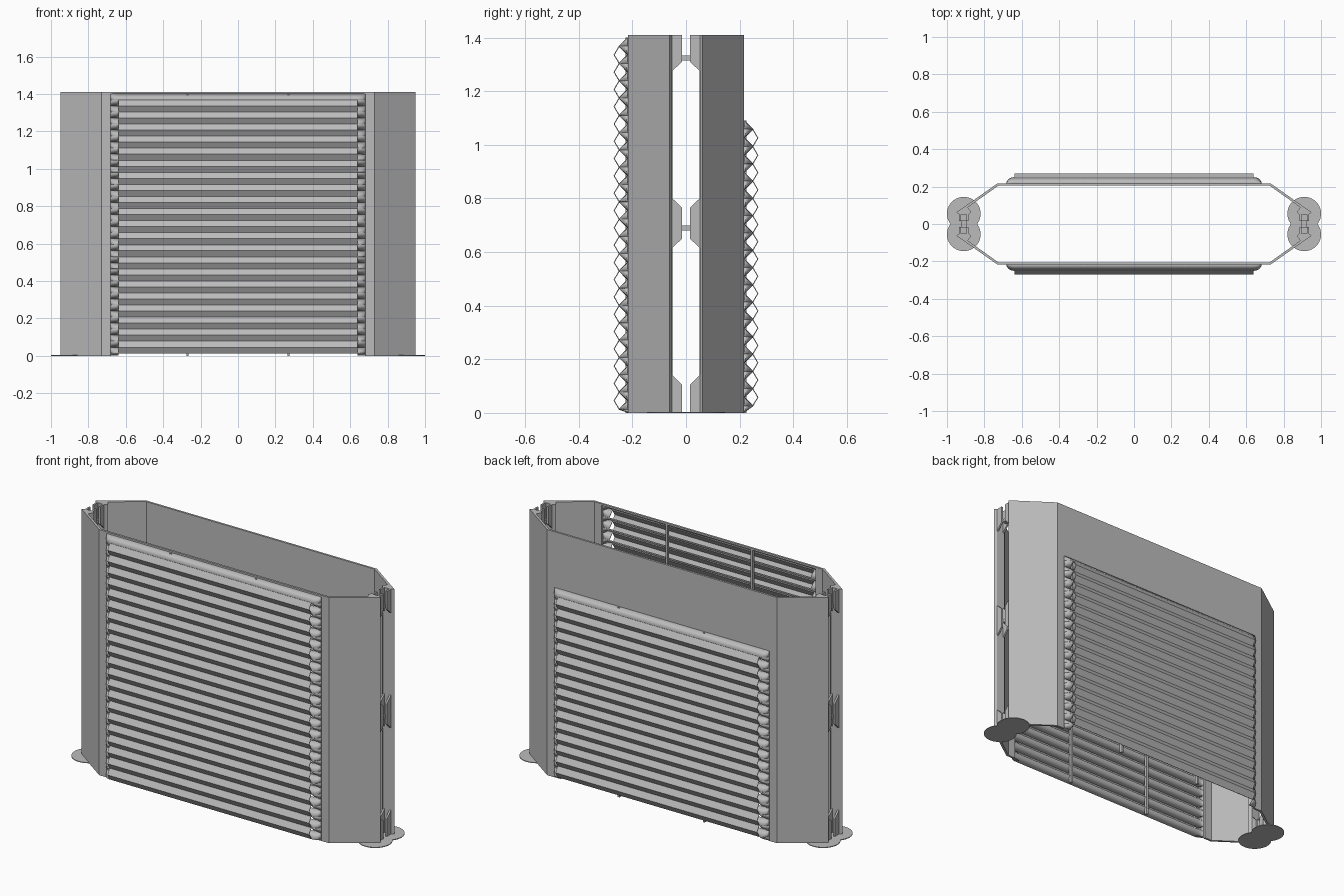
import bpy, bmesh, math

cube = bpy.data.objects.get("Cube")
if cube:
    bpy.data.objects.remove(cube, do_unlink=True)

grey = bpy.data.materials.new("plain_grey")
grey.use_nodes = True
grey.diffuse_color = (0.5, 0.5, 0.5, 1)
grey.node_tree.nodes["Principled BSDF"].inputs["Base Color"].default_value = (0.5, 0.5, 0.5, 1)

HEIGHT = 1.41
PITCH = 0.0645
FACE_Y = 0.217      # outer plane of the flat panel
DEPTH = 0.032       # how far a hood stands out
TIP_Y = 0.268       # outermost ridge of the louvres
OPEN_X, BLADE_X = 0.68, 0.64


def finish(name, bm, thickness=0, smooth=False):
    bmesh.ops.recalc_face_normals(bm, faces=bm.faces[:])
    mesh = bpy.data.meshes.new(name)
    bm.to_mesh(mesh)
    bm.free()
    mesh.materials.append(grey)
    ob = bpy.data.objects.new(name, mesh)
    bpy.context.collection.objects.link(ob)
    if thickness:
        mod = ob.modifiers.new("sheet", "SOLIDIFY")
        mod.thickness = thickness
        mod.offset = 0
    if smooth:
        bpy.ops.object.select_all(action="DESELECT")
        ob.select_set(True)
        bpy.context.view_layer.objects.active = ob
        bpy.ops.object.shade_smooth_by_angle(angle=math.radians(30))
    return ob


def prism(bm, base, shift):
    """Solid made by moving the base polygon along shift."""
    low = [bm.verts.new(p) for p in base]
    high = [bm.verts.new([a + b for a, b in zip(p, shift)]) for p in base]
    bm.faces.new(low)
    bm.faces.new(high)
    n = len(base)
    for i in range(n):
        j = (i + 1) % n
        bm.faces.new((low[i], low[j], high[j], high[i]))


def box(bm, x0, x1, y0, y1, z0, z1):
    prism(bm, [(x0, y0, z0), (x1, y0, z0), (x1, y1, z0), (x0, y1, z0)], (0, 0, z1 - z0))


def strip(bm, row_a, row_b):
    """Sheet between two rows of points, kept above the floor."""
    a = [bm.verts.new((x, y, max(z, 0.003))) for x, y, z in row_a]
    b = [bm.verts.new((x, y, max(z, 0.003))) for x, y, z in row_b]
    for i in range(len(a) - 1):
        ring = (a[i], a[i + 1], b[i + 1], b[i])
        if len({tuple(v.co) for v in ring}) > 2:
            bm.faces.new(ring)


def arc_end(side):
    """Rounded plan outline of one hood end, from blade to panel."""
    steps = [i * math.pi / 12 for i in range(7)]
    return [(side * (BLADE_X + (OPEN_X - BLADE_X) * math.sin(t)), DEPTH * math.cos(t))
            for t in steps]


def build_shell(label, s, first_z, count):
    # Wings, panel margins and header
    bm = bmesh.new()
    for m in (-1, 1):
        plan = [(OPEN_X, FACE_Y), (0.73, FACE_Y), (0.95, 0.062),
                (0.935, 0.056), (0.725, FACE_Y - 0.012), (OPEN_X, FACE_Y - 0.012)]
        prism(bm, [(m * x, s * y, 0) for x, y in plan], (0, 0, HEIGHT))
    box(bm, -OPEN_X, OPEN_X, s * FACE_Y, s * (FACE_Y - 0.012), first_z, HEIGHT)
    finish(label + "_panel", bm)

    # Louvre hoods with rounded ends
    bm = bmesh.new()
    outline = arc_end(-1)[::-1] + arc_end(1)
    for k in range(count):
        z = first_z - k * PITCH
        tip = [(x, s * (FACE_Y + d), z - DEPTH) for x, d in outline]
        strip(bm, [(x, s * FACE_Y, z) for x, d in outline], tip)
        for side in (-1, 1):
            end = arc_end(side)
            strip(bm, [(x, s * (FACE_Y + d), z - DEPTH) for x, d in end],
                  [(x, s * FACE_Y, z - PITCH) for x, d in end])
    finish(label + "_louvre_hoods", bm, 0.004, True)

    # Outer angled blades
    bm = bmesh.new()
    for k in range(1, count):
        z = first_z - k * PITCH
        rows = [[(x, s * y, h) for x in (-BLADE_X, BLADE_X)]
                for y, h in ((FACE_Y + DEPTH, z + DEPTH), (TIP_Y, z), (FACE_Y + DEPTH, z - DEPTH))]
        strip(bm, rows[0], rows[1])
        strip(bm, rows[1], rows[2])
    bmesh.ops.remove_doubles(bm, verts=bm.verts[:], dist=0.0005)
    finish(label + "_louvre_blades", bm, 0.004)

    # Inner support ribs
    bm = bmesh.new()
    for x in (-0.27, 0.27):
        box(bm, x - 0.006, x + 0.006, s * (FACE_Y - 0.01), s * (FACE_Y + 0.008), 0, first_z)
    finish(label + "_ribs", bm)

    # Edge flanges, clips and feet
    flange, clips, feet = bmesh.new(), bmesh.new(), bmesh.new()
    for m in (-1, 1):
        plan = [(0.95, 0.062), (0.935, 0.052), (0.885, 0.05), (0.87, 0.064), (0.895, 0.098)]
        prism(flange, [(m * x, s * y, 0) for x, y in plan], (0, 0, HEIGHT))
        for z0, z1, low, high in ((0, 0.145, 0, 0.04), (0.61, 0.805, 0.04, 0.04),
                                  (1.27, HEIGHT, 0.04, 0)):
            for x in (0.885, 0.925):
                prism(clips, [(m * x, s * 0.056, z0), (m * x, s * 0.015, z0 + low),
                              (m * x, s * 0.015, z1 - high), (m * x, s * 0.056, z1)],
                      (m * 0.01, 0, 0))
        disc = [(m * 0.91 + 0.09 * math.cos(i * math.pi / 20),
                 s * 0.055 + 0.09 * math.sin(i * math.pi / 20), 0) for i in range(40)]
        prism(feet, disc, (0, 0, 0.004))
    finish(label + "_edge_flanges", flange)
    finish(label + "_clips", clips)
    finish(label + "_foot_discs", feet)


build_shell("front", -1, 1.40, 22)
build_shell("back", 1, 1.09, 17)

# Small tabs joining the clips
bm = bmesh.new()
for m in (-1, 1):
    for z in (0.68, 1.315):
        box(bm, m * 0.895, m * 0.925, -0.018, 0.018, z, z + 0.018)
finish("joining_tabs", bm)
